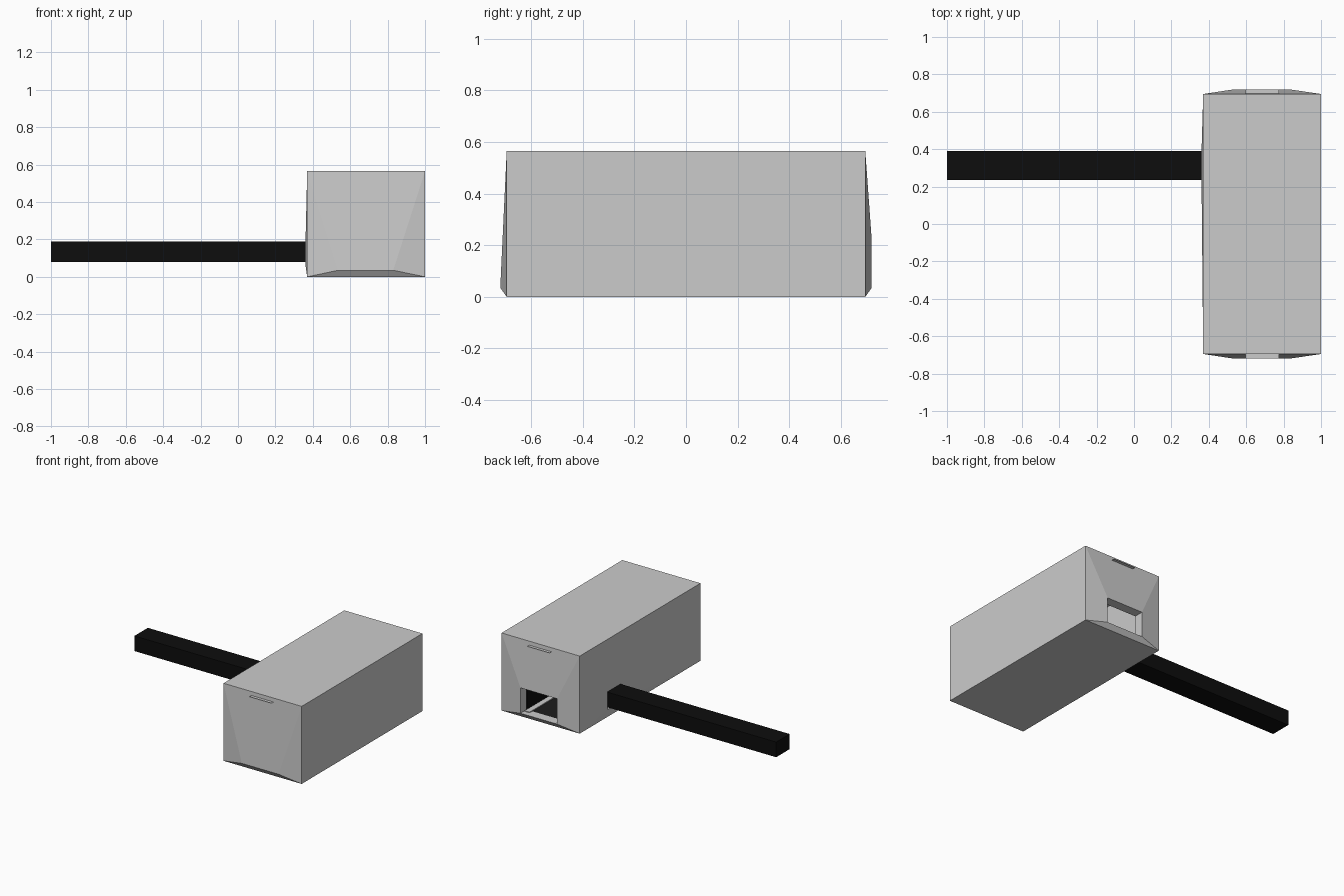
import bpy, bmesh

if "Cube" in bpy.data.objects:
    bpy.data.objects.remove(bpy.data.objects["Cube"])

X0, X1, Y, H = 0.37, 1.0, 0.695, 0.565


def material(name, rgb):
    m = bpy.data.materials.new(name)
    m.diffuse_color = (*rgb, 1)
    m.use_nodes = True
    m.node_tree.nodes["Principled BSDF"].inputs["Base Color"].default_value = m.diffuse_color
    return m


black = material("black", (0.004, 0.004, 0.004))
dark = material("dark_rubber", (0.012, 0.012, 0.012))
blue = material("blue", (0.08, 0.06, 0.5))


def finish(bm, name, mat=None):
    mesh = bpy.data.meshes.new(name)
    bm.to_mesh(mesh)
    bm.free()
    if mat:
        mesh.materials.append(mat)
    ob = bpy.data.objects.new(name, mesh)
    bpy.context.collection.objects.link(ob)
    return ob


def box(name, x, y, z, mat=None):
    bm = bmesh.new()
    bmesh.ops.create_cube(bm, size=1)
    for v in bm.verts:
        v.co = [(a + b) / 2 + c * (b - a) for c, (a, b) in zip(v.co, (x, y, z))]
    return finish(bm, name, mat)


bm = bmesh.new()


def face(*pts):
    return bm.faces.new([bm.verts.new(p) for p in pts])


def framed_opening(outer, rim, inward):
    # wall ring from the outer corners to a raised rim, then a reveal going in
    inner = [tuple(a + b for a, b in zip(p, inward)) for p in rim]
    for loop_a, loop_b in ((outer, rim), (rim, inner)):
        for i in range(4):
            j = (i + 1) % 4
            face(loop_a[i], loop_a[j], loop_b[j], loop_b[i])


# housing: top, bottom and plain right wall
face((X0, -Y, H), (X1, -Y, H), (X1, Y, H), (X0, Y, H))
face((X0, Y, 0), (X1, Y, 0), (X1, -Y, 0), (X0, -Y, 0))
face((X1, -Y, 0), (X1, Y, 0), (X1, Y, H), (X1, -Y, H))

# front wall, pushed out along a low ridge
a, b, c, d = (X0, -Y, 0), (X1, -Y, 0), (X1, -Y, H), (X0, -Y, H)
p, q = (0.535, -0.72, 0.035), (0.83, -0.72, 0.035)
face(a, b, q, p)
face(p, q, c, d)
face(a, p, d)
face(b, c, q)

# back wall with the tunnel mouth
framed_opening([(X1, Y, 0), (X0, Y, 0), (X0, Y, H), (X1, Y, H)],
               [(0.83, 0.72, 0.035), (0.535, 0.72, 0.035),
                (0.535, 0.72, 0.22), (0.83, 0.72, 0.22)], (0, -0.07, 0))
# left wall with the arm opening
framed_opening([(X0, Y, 0), (X0, -Y, 0), (X0, -Y, H), (X0, Y, H)],
               [(0.361, 0.39, 0.06), (0.361, 0.235, 0.06),
                (0.361, 0.235, 0.19), (0.361, 0.39, 0.19)], (0.05, 0, 0))
bmesh.ops.remove_doubles(bm, verts=bm.verts, dist=1e-4)
bmesh.ops.recalc_face_normals(bm, faces=bm.faces)
finish(bm, "housing")

# thin sheet poking out at both ends below the roof
bm = bmesh.new()
face((0.595, -0.72, 0.537), (0.775, -0.72, 0.537),
     (0.775, 0.72, 0.537), (0.595, 0.72, 0.537))
finish(bm, "ceiling_sheet")

# side arm
box("side_arm", (-1, 0.5), (0.235, 0.39), (0.078, 0.188), black)

# tunnel contents
box("tunnel_belt", (0.54, 0.785), (-0.68, 0.68), (0.02, 0.034), dark)
box("belt_rail", (0.785, 0.825), (-0.68, 0.68), (0.02, 0.04))
box("tunnel_wall", (0.832, 0.85), (-0.68, 0.64), (0.02, 0.18), black)
box("wall_panel", (0.832, 0.85), (-0.68, 0.64), (0.18, 0.25), blue)
